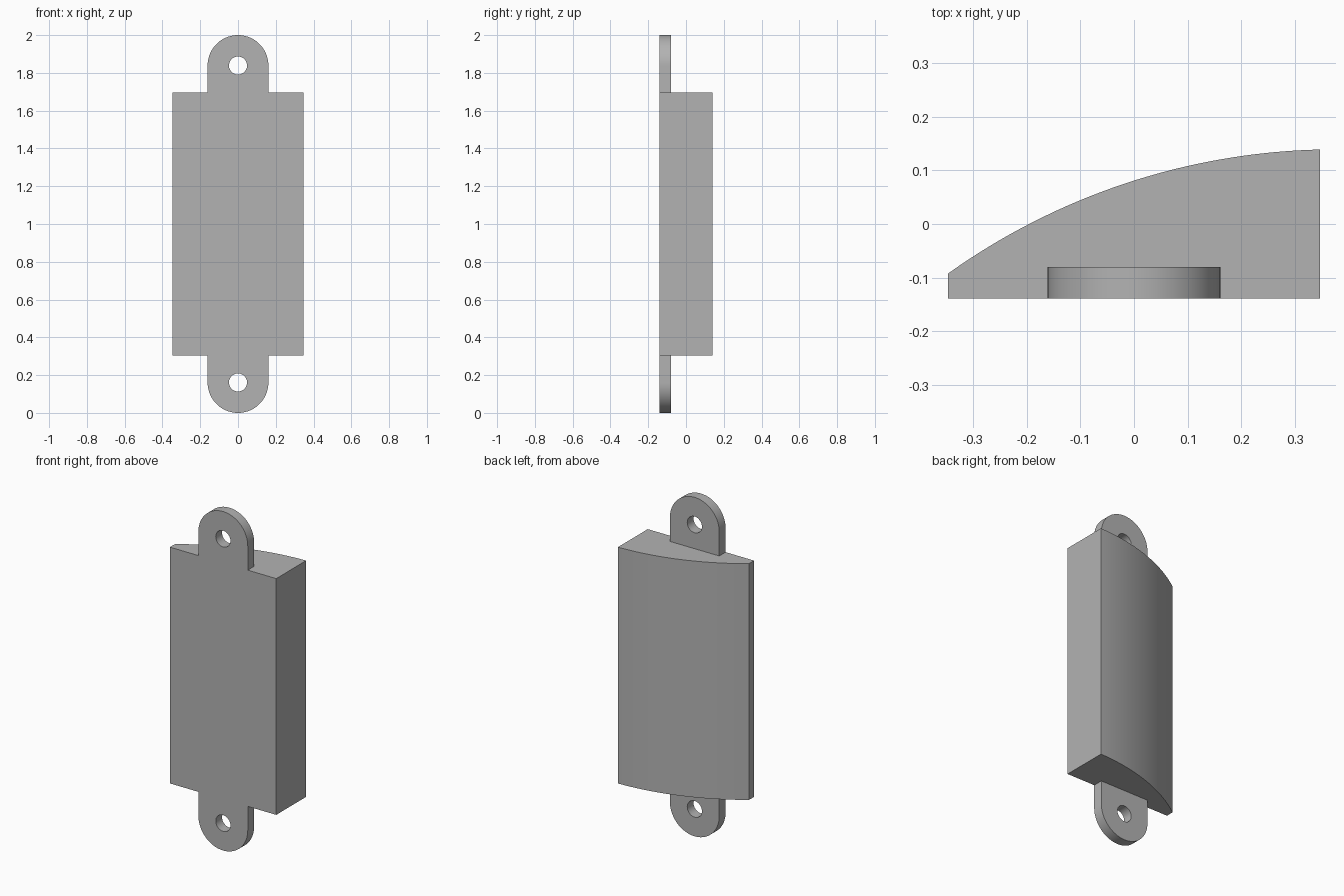
import bpy, bmesh
from math import sin, cos, pi, atan2, hypot, radians
from mathutils import Vector

cube = bpy.data.objects.get("Cube")
if cube:
    bpy.data.objects.remove(cube, do_unlink=True)

FRONT, BACK = -0.139, 0.139       # depth of the whole housing
HALF_W = 0.347
BODY_LOW, BODY_HIGH = 0.303, 1.697
TAB_R, HOLE_R, TAB_BACK = 0.161, 0.048, -0.08
TAB_CENTRE = 1 - TAB_R            # distance of tab eye from mid height

grey = bpy.data.materials.new("plain grey")
grey.use_nodes = True
grey.diffuse_color = (0.45, 0.45, 0.45, 1)
grey.node_tree.nodes["Principled BSDF"].inputs["Base Color"].default_value = grey.diffuse_color


def extruded(name, loops, direction):
    """Fill the outline (and any holes) and extrude it into a solid."""
    bm = bmesh.new()
    edges = []
    for pts in loops:
        vs = [bm.verts.new(p) for p in pts]
        edges += [bm.edges.new((a, b)) for a, b in zip(vs, vs[1:] + vs[:1])]
    if len(loops) == 1:
        bm.faces.new(vs)
    else:
        bmesh.ops.triangle_fill(bm, edges=edges, use_beauty=True)
    out = bmesh.ops.extrude_face_region(bm, geom=bm.faces[:], use_keep_orig=True)
    moved = [g for g in out["geom"] if isinstance(g, bmesh.types.BMVert)]
    bmesh.ops.translate(bm, verts=moved, vec=Vector(direction))
    bmesh.ops.recalc_face_normals(bm, faces=bm.faces)
    mesh = bpy.data.meshes.new(name)
    bm.to_mesh(mesh)
    bm.free()
    mesh.materials.append(grey)
    obj = bpy.data.objects.new(name, mesh)
    bpy.context.collection.objects.link(obj)
    return obj


def arc(cx, cy, r, a0, a1, n):
    return [(cx + r * cos(a0 + (a1 - a0) * i / n), cy + r * sin(a0 + (a1 - a0) * i / n))
            for i in range(n + 1)]


# Body: flat front and sides with a shallow curved back
cx, cy = 0.377, -1.107
start = atan2(BACK - cy, HALF_W - cx)
end = atan2(-0.092 - cy, -HALF_W - cx)
r = hypot(HALF_W - cx, BACK - cy)
profile = [(-HALF_W, FRONT), (HALF_W, FRONT)] + arc(cx, cy, r, start, end, 32)
body = extruded("housing", [[(x, y, BODY_LOW) for x, y in profile]],
                (0, 0, BODY_HIGH - BODY_LOW))

# Rounded mounting tabs with eyes, rooted inside the body
tabs = []
for name, side in (("upper_tab", 1), ("lower_tab", -1)):
    outline = [(-TAB_R, 0.6), (TAB_R, 0.6)] + arc(0, TAB_CENTRE, TAB_R, 0, pi, 40)
    eye = arc(0, TAB_CENTRE, HOLE_R, 0, 2 * pi, 32)[:-1]
    loops = [[(x, FRONT, 1 + side * z) for x, z in pts] for pts in (outline, eye)]
    tabs.append(extruded(name, loops, (0, TAB_BACK - FRONT, 0)))

# Merge the tabs into the body as one solid
for tab in tabs:
    mod = body.modifiers.new("join " + tab.name, "BOOLEAN")
    mod.operation, mod.solver, mod.object = "UNION", "EXACT", tab
bpy.context.view_layer.update()
merged = bpy.data.meshes.new_from_object(
    body.evaluated_get(bpy.context.evaluated_depsgraph_get()))
body.modifiers.clear()
body.data = merged
for tab in tabs:
    bpy.data.objects.remove(tab, do_unlink=True)

# Clean the flat faces, then smooth the curved ones
bm = bmesh.new()
bm.from_mesh(merged)
bmesh.ops.remove_doubles(bm, verts=bm.verts, dist=0.0001)
bmesh.ops.dissolve_limit(bm, angle_limit=radians(0.2), verts=bm.verts, edges=bm.edges)
bmesh.ops.triangulate(bm, faces=[f for f in bm.faces if len(f.verts) > 4])
bm.to_mesh(merged)
bm.free()
bpy.context.view_layer.objects.active = body
body.select_set(True)
bpy.ops.object.shade_smooth_by_angle(angle=radians(30))
